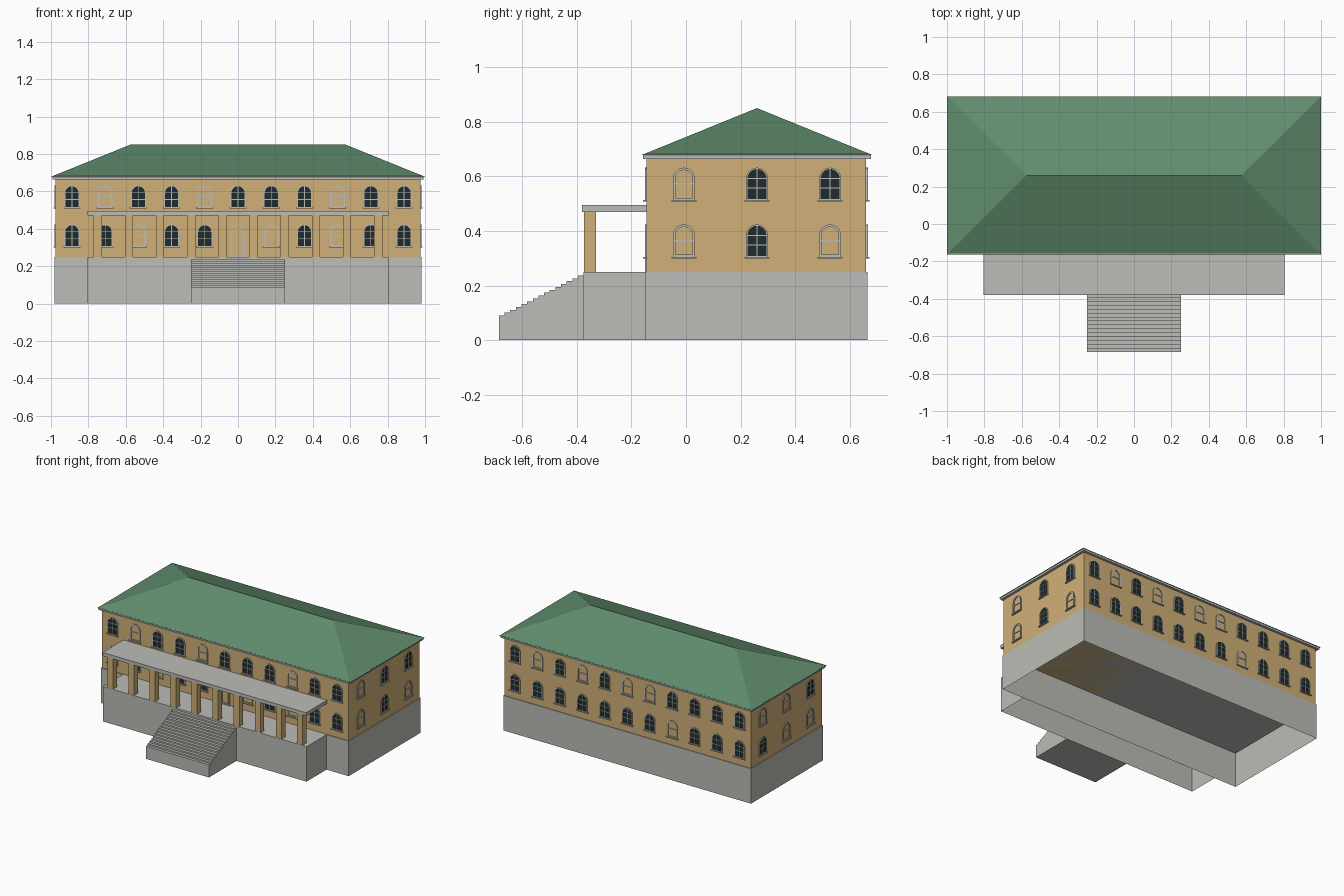
import bpy, bmesh
from math import pi, cos, sin
from mathutils import Matrix, Vector

if "Cube" in bpy.data.objects:
    bpy.data.objects.remove(bpy.data.objects["Cube"], do_unlink=True)


def material(name, srgb):
    m = bpy.data.materials.new(name)
    m.use_nodes = True
    col = [(c / 255 / 12.92 if c < 11 else ((c / 255 + 0.055) / 1.055) ** 2.4) for c in srgb] + [1]
    m.diffuse_color = col
    m.node_tree.nodes["Principled BSDF"].inputs["Base Color"].default_value = col
    return m


STONE = material("grey stone", (188, 188, 183))
WALL = material("ochre plaster", (208, 176, 120))
ROOF = material("green roof", (97, 141, 109))
GLASS = material("dark glass", (32, 43, 44))


def finish(bm, name, mat):
    me = bpy.data.meshes.new(name)
    bm.to_mesh(me)
    bm.free()
    me.materials.append(mat)
    ob = bpy.data.objects.new(name, me)
    bpy.context.collection.objects.link(ob)
    return ob


def add_box(bm, lo, hi, m=Matrix()):
    lo, hi = Vector(lo), Vector(hi)
    mat = m @ Matrix.Translation((lo + hi) / 2) @ Matrix.Diagonal((*(hi - lo), 1))
    return bmesh.ops.create_cube(bm, size=1, matrix=mat)["verts"]


def box(name, lo, hi, mat, open_bottom=False):
    bm = bmesh.new()
    add_box(bm, lo, hi)
    if open_bottom:
        bm.normal_update()
        bmesh.ops.delete(bm, geom=[f for f in bm.faces if f.normal.z < -0.9], context='FACES_ONLY')
    return finish(bm, name, mat)


# Main masses: hollow plinths, walls, cornice
box("main_plinth", (-0.98, -0.15, 0), (0.98, 0.665, 0.25), STONE, True)
box("porch_plinth", (-0.805, -0.375, 0), (0.805, -0.15, 0.25), STONE, True)
box("walls", (-0.975, -0.145, 0.25), (0.975, 0.66, 0.665), WALL)
box("cornice", (-0.993, -0.157, 0.664), (0.993, 0.677, 0.681), STONE)
box("porch_roof", (-0.805, -0.38, 0.47), (0.805, -0.145, 0.495), STONE)

# Hipped roof: a box whose top face shrinks to the ridge
bm = bmesh.new()
for v in add_box(bm, (-1, -0.163, 0.678), (1, 0.683, 0.85)):
    if v.co.z > 0.8:
        v.co.x *= 0.575
        v.co.y = 0.26
bmesh.ops.remove_doubles(bm, verts=bm.verts, dist=0.001)
finish(bm, "hipped_roof", ROOF)

# Porch columns
bm = bmesh.new()
for i in range(10):
    x = -0.75 + i / 6
    add_box(bm, (x - 0.022, -0.374, 0.25), (x + 0.022, -0.33, 0.47))
finish(bm, "porch_columns", WALL)

# Entrance stairs: stepped side profile extruded across
STEPS = 15
profile = [(-0.375, 0), (-0.685, 0)]
for i in range(STEPS):
    y, z = -0.685 + 0.31 * i / STEPS, 0.09 + 0.0105 * i
    profile += [(y, z), (y + 0.31 / STEPS, z)]
bm = bmesh.new()
face = bm.faces.new([bm.verts.new((-0.25, y, z)) for y, z in profile])
ext = bmesh.ops.extrude_face_region(bm, geom=[face])["geom"]
bmesh.ops.translate(bm, vec=(0.5, 0, 0), verts=[g for g in ext if isinstance(g, bmesh.types.BMVert)])
bmesh.ops.recalc_face_normals(bm, faces=bm.faces)
finish(bm, "entrance_stairs", STONE)

# Arched windows, built in wall space: x along, z up, -y outward
panes, frames, sills = bmesh.new(), bmesh.new(), bmesh.new()


def arch(r, spring, base, depth, m, n=10):
    pts = [(r, base)] + [(r * cos(pi * i / n), spring + r * sin(pi * i / n)) for i in range(n + 1)] + [(-r, base)]
    return [m @ Vector((x, -depth, z)) for x, z in pts]


def arch_frame(m, r, t, spring, base=0.0):
    front_out, front_in, back_out, back_in = [
        [frames.verts.new(p) for p in arch(r - inset, spring, base + lift, d, m)]
        for inset, lift, d in ((0, 0, 0.006), (t, t, 0.006), (0, 0, 0), (t, t, 0))]
    n = len(front_out)
    for i in range(n):
        j = (i + 1) % n
        for a, b in ((front_out, front_in), (back_out, front_out), (front_in, back_in)):
            frames.faces.new((a[i], a[j], b[j], b[i]))


def window(m, glazed):
    r, spring = 0.04, 0.08
    if glazed:
        panes.faces.new([panes.verts.new(p) for p in arch(r - 0.002, spring, 0.002, 0.002, m)])
        arch_frame(m, r, 0.005, spring)
        add_box(frames, (-0.002, -0.005, 0), (0.002, 0, 0.117), m)
        for z in (0.045, 0.08):
            add_box(frames, (-0.037, -0.005, z - 0.002), (0.037, 0, z + 0.002), m)
    else:
        arch_frame(m, r, 0.009, spring)
        add_box(frames, (-0.035, -0.005, 0.058), (0.035, 0, 0.063), m)
    add_box(sills, (-0.046, -0.012, -0.004), (0.046, 0, 0.001), m)


def wall_row(origin, angle, step, z, pattern):
    # '#' glazed, 'o' bare frame, 'D' door
    for i, kind in enumerate(pattern):
        u = (i - (len(pattern) - 1) / 2) * step
        m = Matrix.Translation(origin) @ Matrix.Rotation(angle, 4, 'Z') @ Matrix.Translation((u, 0, z))
        if kind == 'D':
            arch_frame(m, 0.04, 0.008, 0.08, 0.25 - z)
            arch_frame(m, 0.026, 0.003, 0.07, 0.25 - z + 0.01)
        else:
            window(m, kind == '#')


LOW, HIGH = 0.304, 0.512
walls = [
    ((0, -0.145, 0), 0, 0.1776, "##o##Do#o##", "#o##o###o##"),
    ((0, 0.66, 0), pi, 0.1776, "#######o###", "#o#o#oo####"),
    ((0.975, 0.26, 0), pi / 2, 0.268, "o#o", "o##"),
    ((-0.975, 0.26, 0), -pi / 2, 0.268, "#oo", "oo#"),
]
for origin, angle, step, lower, upper in walls:
    wall_row(origin, angle, step, LOW, lower)
    wall_row(origin, angle, step, HIGH, upper)
for b in (frames, sills):
    bmesh.ops.recalc_face_normals(b, faces=b.faces)
panes.normal_update()
for f in panes.faces:
    c = f.calc_center_median() - Vector((0, 0.26, 0))
    out = Vector((c.x, 0, 0)) if abs(c.x) > 0.97 else Vector((0, c.y, 0))
    if f.normal.dot(out) < 0:
        f.normal_flip()
finish(panes, "window_panes", GLASS)
finish(frames, "window_frames", STONE)
finish(sills, "window_sills", STONE)
